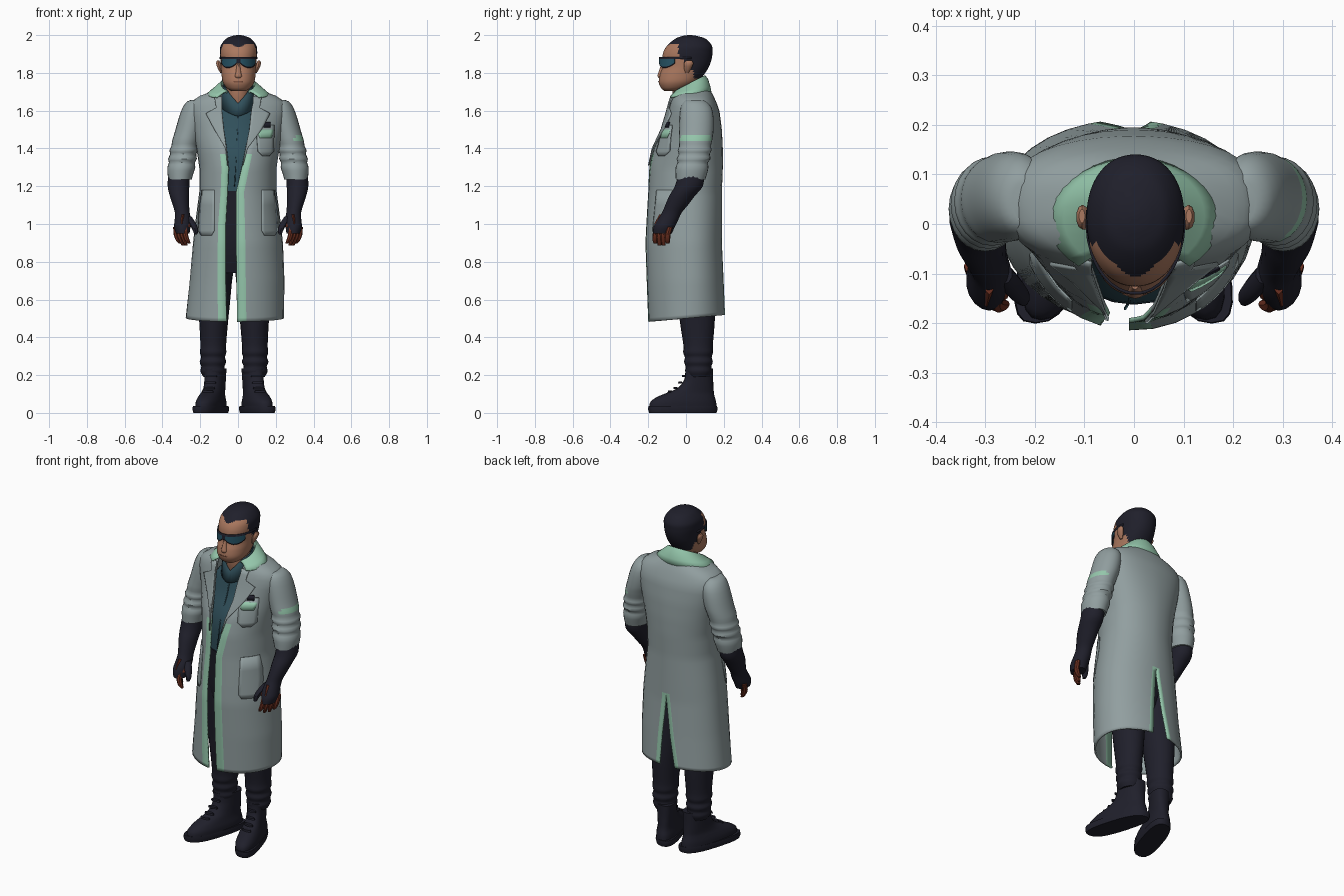
import bpy, bmesh, math
from math import sin, cos, pi, radians, sqrt, asin


def material(name, rgb):
    m = bpy.data.materials.new(name)
    m.diffuse_color = (*rgb, 1)
    return m


COAT = material("coat grey", (0.285, 0.345, 0.35))
MINT = material("mint trim", (0.30, 0.57, 0.41))
SHIRT = material("shirt teal", (0.03, 0.08, 0.105))
DARK = material("dark cloth", (0.014, 0.014, 0.024))
SKIN = material("skin", (0.41, 0.19, 0.115))
LIP = material("lip brown", (0.25, 0.10, 0.06))
RUST = material("rust fingers", (0.15, 0.03, 0.015))
LENS = material("lens blue", (0.02, 0.09, 0.135))


def grid(name, rows, mats, rule=lambda i, j, c: 0, closed=False, caps=False, thick=0):
    """Skin rows of points; rule gives a material index, or None for a hole."""
    bm = bmesh.new()
    vs = [[bm.verts.new(p) for p in r] for r in rows]
    n = len(rows[0])
    for i in range(len(rows) - 1):
        for j in range(n if closed else n - 1):
            q = (vs[i][j], vs[i][(j + 1) % n], vs[i + 1][(j + 1) % n], vs[i + 1][j])
            k = rule(i, j, sum((v.co for v in q), q[0].co * 0) / 4)
            if k is not None:
                bm.faces.new(q).material_index = k
    if caps:
        for r, i in ((vs[0], 0), (vs[-1], len(rows) - 1)):
            bm.faces.new(r).material_index = rule(i, 0, r[0].co) or 0
    bmesh.ops.remove_doubles(bm, verts=bm.verts[:], dist=1e-5)
    bmesh.ops.delete(bm, geom=[v for v in bm.verts if not v.link_faces], context='VERTS')
    bmesh.ops.recalc_face_normals(bm, faces=bm.faces[:])
    me = bpy.data.meshes.new(name)
    bm.to_mesh(me)
    bm.free()
    for m in mats:
        me.materials.append(m)
    ob = bpy.data.objects.new(name, me)
    bpy.context.collection.objects.link(ob)
    if thick:
        mod = ob.modifiers.new("thickness", 'SOLIDIFY')
        mod.thickness, mod.offset = thick, 0
    return ob


def dense(keys, n):
    """Smooth curve through the key rings, n steps per span."""
    out = []
    for i in range(len(keys) - 1):
        a, b, c, d = keys[max(i - 1, 0)], keys[i], keys[i + 1], keys[min(i + 2, len(keys) - 1)]
        for k in range(n):
            t = k / n
            out.append([0.5 * (2 * q + (r - p) * t + (2 * p - 5 * q + 4 * r - s) * t * t
                               + (3 * q - p - 3 * r + s) * t ** 3) for p, q, r, s in zip(a, b, c, d)])
    return out + [list(keys[-1])]


def loft(name, keys, mats, seg=20, n=3, e=1, shear=0, rule=lambda i, j, c: 0, side=1, off=0):
    """Closed body from horizontal rings (z, cx, cy, rx, ry)."""
    rows = []
    for z, cx, cy, rx, ry in dense(keys, n):
        row = []
        for j in range(seg):
            s, c = sin(2 * pi * j / seg), cos(2 * pi * j / seg)
            y = cy + ry * math.copysign(abs(c) ** e, c)
            x = cx + rx * math.copysign(abs(s) ** e, s) - shear * (y + 0.02)
            row.append((off + side * x, y, z))
        rows.append(row)
    return grid(name, rows, mats, rule, closed=True, caps=True)


# ---- coat: rings of z, cx, half width, front y, back y, left and right opening
RINGS = [(1.72, 0, .095, -.055, .115, -.085, .085), (1.692, 0, .15, -.07, .132, -.085, .085),
         (1.674, 0, .20, -.078, .142, -.085, .08), (1.645, 0, .242, -.085, .155, -.085, .08),
         (1.60, 0, .255, -.095, .172, -.085, .07),
         (1.50, 0, .235, -.125, .185, -.075, .06), (1.40, 0, .215, -.17, .19, -.06, .04),
         (1.30, 0, .20, -.19, .19, -.05, .02), (1.17, 0, .20, -.195, .185, -.055, -.01),
         (1.0, 0, .222, -.205, .185, -.065, -.01), (.9, 0, .233, -.21, .185, -.065, -.01),
         (.7, -.005, .246, -.203, .195, -.065, -.008), (.5, -.017, .255, -.195, .205, -.06, -.004)]
YC = 0.02


def ring_at(z):
    for a, b in zip(RINGS, RINGS[1:]):
        if z >= b[0] - 1e-6:
            t = (a[0] - z) / (a[0] - b[0])
            return [p + (q - p) * t for p, q in zip(a, b)]
    return RINGS[-1]


U = [0, .035] + [.035 + .9 * k / 14 for k in range(1, 15)] + [1]


def coat_half(z, s):
    _, cx, w, yf, yb, gl, gr = ring_at(z)
    slit = max(0, .05 * (.93 - z) / .43)
    g = s * ((gr if s > 0 else gl) - cx) / w
    t0, t1 = asin(min(1, slit / w)), pi - asin(max(-1, min(1, g)))
    square = .92 - .32 * max(0, min(1, (z - 1.15) / .4))    # broad shoulders, rounder skirt
    row = []
    for u in U:
        t = t0 + (t1 - t0) * u
        c = cos(t)
        y = YC + ((yb - YC) * c ** square if c > 0 else (YC - yf) * c)
        row.append((cx + s * w * sin(t) if t > 0 else cx, y, z + .09 * y * max(0, (.7 - z) / .2)))
    return row


zs = [1.72, 1.705, 1.692, 1.674, 1.66] + [1.645 - .025 * k for k in range(0, 46)] + [.5]
N = len(U)


def coat_rule(i, j, c):
    if j == N - 1:
        return None
    if j in (0, 2 * N - 2):
        return 1 if c.z < 1.36 else 0
    return 1 if j in (N - 2, N) and c.z < .95 else 0


grid("coat", [coat_half(z, -1)[::-1] + coat_half(z, 1) for z in zs], [COAT, MINT], coat_rule, thick=.01)


def patch(name, rows, mat, off=.008, thick=.005, cols=7):
    """Thin plate lying on the coat front; rows of (z, x start, x end)."""
    pts = []
    for z, xa, xb in rows:
        _, cx, w, yf, *_ = ring_at(z)
        row = []
        for k in range(cols):
            x = xa + (xb - xa) * k / (cols - 1)
            f = max(0, 1 - ((x - cx) / (w + off)) ** 2)
            row.append((x, YC - (YC - yf + off) * sqrt(f), z))
        pts.append(row)
    return grid(name, pts, [mat], thick=thick)


for s, tag in ((-1, "left"), (1, "right")):
    # lapel with notch
    rows = [(1.31, .012), (1.40, .05), (1.50, .125), (1.585, .17), (1.615, .115), (1.645, .12), (1.675, .125)]
    lap = []
    for z, xo in rows:
        g = ring_at(z)[6 if s > 0 else 5]
        lap.append((z, g, s * max(xo, abs(g) + .005)))
    patch(tag + "_lapel", lap, COAT, off=.011, thick=.007)
    # hip pocket
    patch(tag + "_hip_pocket", [(.94, s * .14, s * .195), (.965, s * .125, s * .21), (1.03, s * .125, s * .21),
                                (1.10, s * .125, s * .203), (1.18, s * .125, s * .19)], COAT, off=.006, thick=.004)

# breast pocket, its label and pens
patch("breast_pocket", [(1.36, .13, .165), (1.385, .105, .188), (1.45, .10, .19), (1.525, .098, .192)], COAT)
patch("pocket_label", [(1.455, .115, .175), (1.48, .105, .185), (1.50, .108, .186)], MINT, off=.012, thick=.004)
patch("pocket_pens", [(1.51, .135, .172), (1.54, .138, .172)], DARK, off=.012, thick=.005)

# mint collar lying on the shoulders, open at the throat
ang = [radians(-140 + 280 * k / 28) for k in range(29)]
grid("coat_collar", [[(rx * sin(a), cy + ry * cos(a), z + dz * cos(a)) for a in ang] for rx, cy, ry, z, dz in
                     ((.085, .01, .082, 1.722, .044), (.092, .012, .089, 1.738, .046), (.108, .015, .098, 1.728, .038),
                      (.14, .015, .11, 1.705, .024), (.172, .01, .122, 1.68, .012))], [MINT], thick=.008)

# ---- shirt, shirt collar dipping to a V at the throat, neck
loft("shirt", [(1.15, 0, 0, .165, .155), (1.30, 0, 0, .165, .162), (1.40, 0, .01, .17, .155),
               (1.50, 0, .03, .17, .13), (1.58, 0, .045, .15, .122), (1.62, 0, .035, .10, .10),
               (1.64, 0, .03, .07, .08)], [SHIRT], seg=28)
cang = [2 * pi * k / 32 for k in range(32)]


def v_dip(a):
    return max(0, 1 - abs(a - pi) / .9)


grid("shirt_collar", [[(rx * sin(a), .005 + ry * cos(a), z + .03 * cos(a) - dip * v_dip(a)) for a in cang]
                      for rx, ry, z, dip in ((.068, .073, 1.70, .055), (.076, .08, 1.732, .065),
                                             (.083, .085, 1.715, .055), (.09, .098, 1.62, .02))],
     [SHIRT], closed=True, thick=.005)
patch("shirt_placket", [(1.2, -.02, -.016), (1.35, -.012, -.008), (1.5, -.004, 0), (1.6, -.002, .002)],
      SHIRT, off=-.022, thick=.005, cols=2)
loft("neck", [(1.60, 0, .01, .06, .062), (1.70, 0, 0, .063, .072), (1.78, 0, .01, .068, .07)], [SKIN])

# ---- head with painted hairline
FACE = [(1.705, -.115, -.04, .038), (1.72, -.132, .01, .063), (1.75, -.144, .06, .083), (1.79, -.139, .095, .09),
        (1.83, -.125, .12, .093), (1.87, -.126, .135, .096), (1.91, -.120, .14, .099), (1.945, -.099, .136, .094),
        (1.98, -.058, .105, .067), (1.995, -.02, .06, .035), (2.0, .01, .03, .01)]


def hair_rule(i, j, c):
    ax = abs(c.x - .003)
    if c.y < -.04:
        line = 1.938 + min(.016, max(0, ax - .012) * .6)
    elif c.y < .005:
        line = 1.90 - (c.y + .04) * 1.2
    else:
        line = 1.815 if c.y < .04 else 1.768
    return 1 if c.z > line else 0


loft("head", [(z, .003, (f + b) / 2, w, (b - f) / 2) for z, f, b, w in FACE], [SKIN, DARK],
     seg=64, n=8, e=.93, rule=hair_rule)
loft("nose", [(1.772, .002, -.135, .012, .008), (1.782, .002, -.135, .02, .016), (1.80, .002, -.131, .015, .016),
              (1.845, .002, -.122, .008, .01)], [SKIN], seg=10, n=2)
loft("mouth", [(1.750, .002, -.138, .026, .008), (1.756, .002, -.138, .028, .009)], [LIP], seg=12, n=1)
for s, tag in ((-1, "left"), (1, "right")):
    loft(tag + "_ear", [(1.80, .092, .005, .005, .008), (1.82, .098, .008, .011, .018),
                        (1.85, .107, .014, .013, .025), (1.865, .108, .016, .006, .014)],
         [SKIN], seg=10, n=2, side=s, off=.003)

# ---- wraparound glasses with rounded lenses
gd = [-100, -88, -76, -64, -58, -50, -40, -30, -20, -12, -6, 6, 12, 20, 30, 40, 50, 58, 64, 76, 88, 100]


def lens_bottom(a):
    return 1.864 - .038 * max(0, sin(pi * min(1, max(0, (abs(a) - 2) / 66)))) ** .6


def glass_rule(i, j, c):
    mid = abs(gd[j] + gd[j + 1]) / 2
    if mid > 64:
        return 0 if i == 2 else None
    return 1 if i == 1 and mid > 6 else 0


grid("glasses", [[(.003 + .098 * sin(radians(a)), .003 - .143 * cos(radians(a)), z or lens_bottom(a) + d)
                  for a in gd] for z, d in ((0, 0), (0, .006), (1.874, 0), (1.885, 0))],
     [DARK, LENS], glass_rule, thick=.006)

# ---- arms, gloves, legs and boots, both sides
for s, tag in ((-1, "left"), (1, "right")):
    def sleeve_rule(i, j, c, s=s):
        return 1 if s > 0 and 1.445 < c.z < 1.475 and c.x > .3 else 0

    loft(tag + "_sleeve", [(1.657, .225, .045, .02, .04), (1.648, .226, .048, .044, .06), (1.615, .23, .054, .064, .082),
                           (1.56, .242, .056, .072, .09), (1.50, .257, .055, .074, .091), (1.47, .267, .053, .073, .09),
                           (1.44, .276, .05, .073, .088), (1.41, .283, .048, .07, .084), (1.39, .287, .046, .076, .09),
                           (1.37, .29, .044, .069, .082), (1.345, .294, .04, .076, .09), (1.325, .297, .036, .069, .08),
                           (1.30, .30, .032, .074, .087), (1.265, .305, .028, .068, .083), (1.235, .307, .024, .062, .078)],
         [COAT, MINT], seg=24, n=2, side=s, rule=sleeve_rule)
    loft(tag + "_gauntlet", [(1.27, .312, .03, .058, .068), (1.20, .315, .015, .058, .074), (1.15, .31, -.02, .052, .068),
                             (1.10, .302, -.05, .044, .06), (1.06, .295, -.075, .04, .052), (1.02, .292, -.098, .044, .056),
                             (.985, .295, -.115, .044, .056), (.95, .292, -.125, .036, .05)], [DARK], seg=18, side=s)
    loft(tag + "_thumb", [(1.04, .265, -.10, .02, .022), (1.0, .24, -.13, .02, .022), (.965, .225, -.148, .015, .017),
                          (.945, .224, -.155, .008, .01)], [DARK], seg=10, side=s)
    loft(tag + "_palm_patch", [(.985, .262, -.125, .012, .03), (1.02, .259, -.11, .012, .022)], [RUST], seg=10, n=1, side=s)
    loft(tag + "_wrist_patch", [(1.0, .298, -.138, .008, .03), (1.05, .292, -.108, .012, .034)],
         [RUST], seg=10, n=1, side=s)
    for k in range(4):
        x, y, lo = .273 + .016 * k, -.162 + .022 * k, .885 + (.012 if k in (0, 3) else 0)
        loft(f"{tag}_finger_{k + 1}", [(.985, x + .008, y + .012, .014, .015), (.945, x + .006, y, .014, .015),
                                       (.915, x - .004, y - .002, .013, .014), (lo, x - .014, y, .008, .009)],
             [RUST], seg=8, n=2, side=s)
    # trouser leg gathered above the boot
    loft(tag + "_leg", [(1.0, .09, .02, .085, .115), (.8, .1, .035, .096, .11), (.6, .106, .053, .086, .1),
                        (.48, .108, .06, .076, .092), (.36, .11, .064, .068, .078), (.32, .111, .064, .07, .079),
                        (.295, .111, .065, .063, .071), (.27, .112, .066, .07, .076), (.245, .112, .066, .061, .068),
                        (.22, .112, .066, .066, .07), (.19, .112, .066, .05, .058)],
         [DARK], seg=20, side=s, off=-.021)
    # boot: sole, upper and laces
    loft(tag + "_sole", [(0, .124, -.017, .066, .178), (.018, .124, -.017, .071, .184), (.036, .124, -.017, .068, .182)],
         [DARK], seg=24, n=1, e=.75, shear=.3, side=s, off=-.021)
    loft(tag + "_boot", [(.036, .123, -.016, .065, .178), (.06, .123, -.014, .064, .173), (.085, .123, 0, .058, .152),
                         (.105, .122, .022, .053, .126), (.13, .122, .05, .051, .096), (.17, .122, .066, .052, .078),
                         (.21, .122, .07, .054, .074), (.235, .122, .07, .056, .074)],
         [DARK], seg=24, e=.85, shear=.25, side=s, off=-.021)
    for k, (y, z) in enumerate(((-.085, .108), (-.055, .126), (-.03, .155), (-.01, .19))):
        loft(f"{tag}_lace_{k + 1}", [(z, .122, y, .03, .012), (z + .01, .122, y, .028, .01)],
             [DARK], seg=10, n=1, shear=.25, side=s, off=-.021)

# trouser seat
loft("trouser_seat", [(.74, -.018, .025, .10, .09), (.88, -.01, .015, .17, .13), (1.05, 0, .005, .178, .15),
                      (1.175, 0, 0, .17, .163)], [DARK], seg=24)

bpy.ops.object.select_all(action='SELECT')
bpy.context.view_layer.objects.active = bpy.data.objects["coat"]
bpy.ops.object.shade_smooth_by_angle(angle=radians(40))
